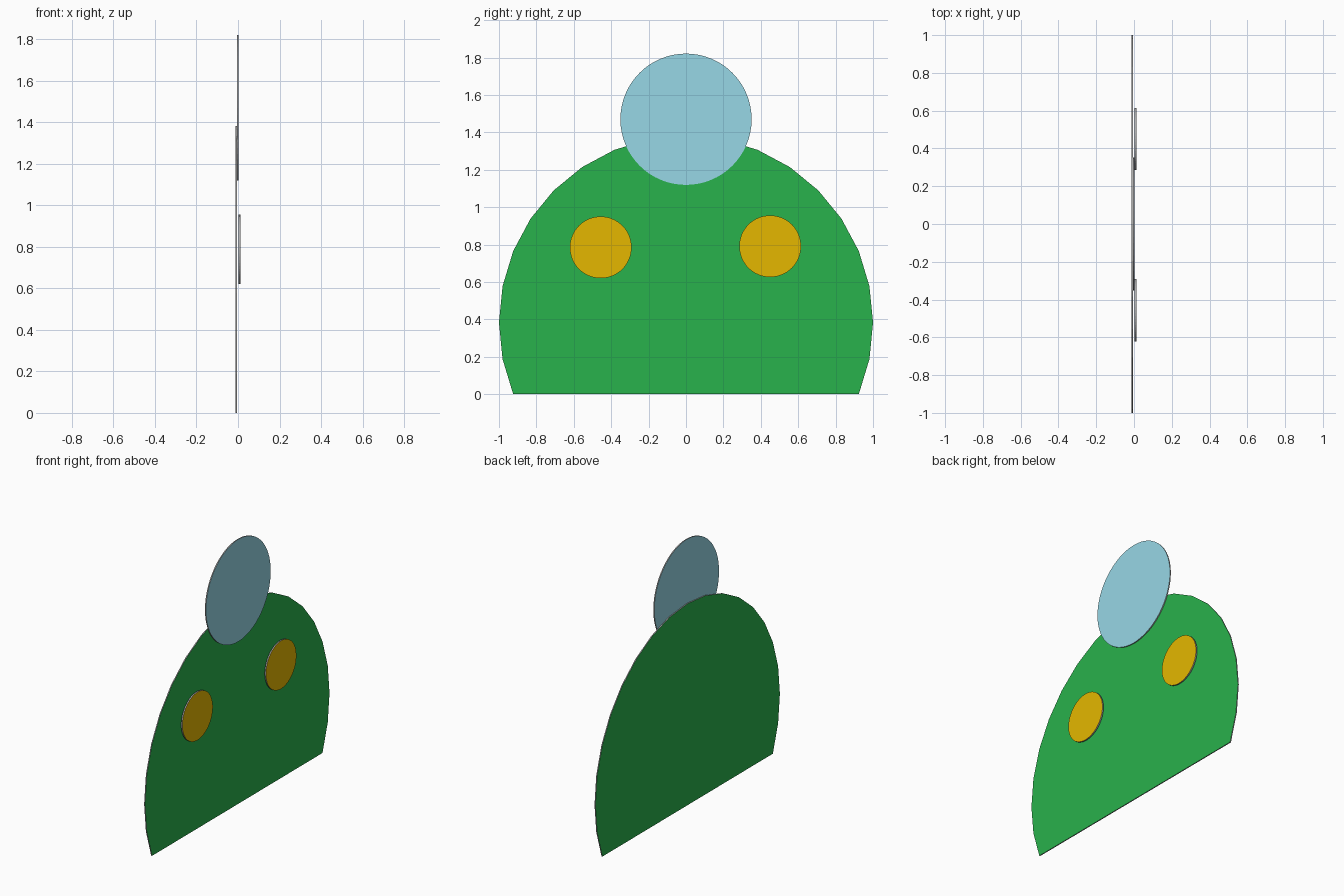
import bpy, bmesh, math

if "Cube" in bpy.data.objects:
    bpy.data.objects.remove(bpy.data.objects["Cube"])


def material(name, rgb):
    m = bpy.data.materials.new(name)
    m.diffuse_color = (*rgb, 1)
    m.use_nodes = True
    m.node_tree.nodes["Principled BSDF"].inputs["Base Color"].default_value = m.diffuse_color
    return m


GREEN = material("leaf green", (0.022, 0.445, 0.072))
YELLOW = material("golden yellow", (0.78, 0.475, 0.0))
BLUE = material("pale blue", (0.31, 0.68, 0.79))
GREY = material("grey rim", (0.42, 0.42, 0.42))


def plate(name, outline, x0, x1, mat):
    """Thin plate: a y-z outline extruded from x0 to x1, with a grey rim."""
    bm = bmesh.new()
    face = bm.faces.new([bm.verts.new((x0, y, z)) for y, z in outline])
    ext = bmesh.ops.extrude_face_region(bm, geom=[face], use_keep_orig=True)
    moved = [v for v in ext["geom"] if isinstance(v, bmesh.types.BMVert)]
    bmesh.ops.translate(bm, verts=moved, vec=(x1 - x0, 0, 0))
    bmesh.ops.recalc_face_normals(bm, faces=bm.faces[:])
    for f in bm.faces:
        f.normal_update()
        f.material_index = 0 if abs(f.normal.x) > 0.5 else 1
    mesh = bpy.data.meshes.new(name)
    bm.to_mesh(mesh)
    bm.free()
    mesh.materials.append(mat)
    mesh.materials.append(GREY)
    ob = bpy.data.objects.new(name, mesh)
    bpy.context.collection.objects.link(ob)
    return ob


def arc(y, z, r, start, end, count):
    """Points on a circle from start to end degrees."""
    angles = [math.radians(start + (end - start) * i / count) for i in range(count + 1)]
    return [(y + r * math.cos(a), z + r * math.sin(a)) for a in angles]


def circle(y, z, r, sides=64):
    return arc(y, z, r, 0, 360, sides)[:-1]


# Domed body: 32-sided disc cut flat at the base
base_z = math.sin(math.radians(22.5))
plate("body", arc(0, base_z, 1.0, -22.5, 202.5, 20), -0.0125, -0.0055, GREEN)

# Large round disc at the top
plate("top_disc", circle(0, 1.47, 0.351), -0.005, 0.0025, BLUE)

# Two small round spots
for name, y, z in (("left_spot", -0.456, 0.785), ("right_spot", 0.45, 0.791)):
    plate(name, circle(y, z, 0.165), 0.003, 0.0125, YELLOW)
